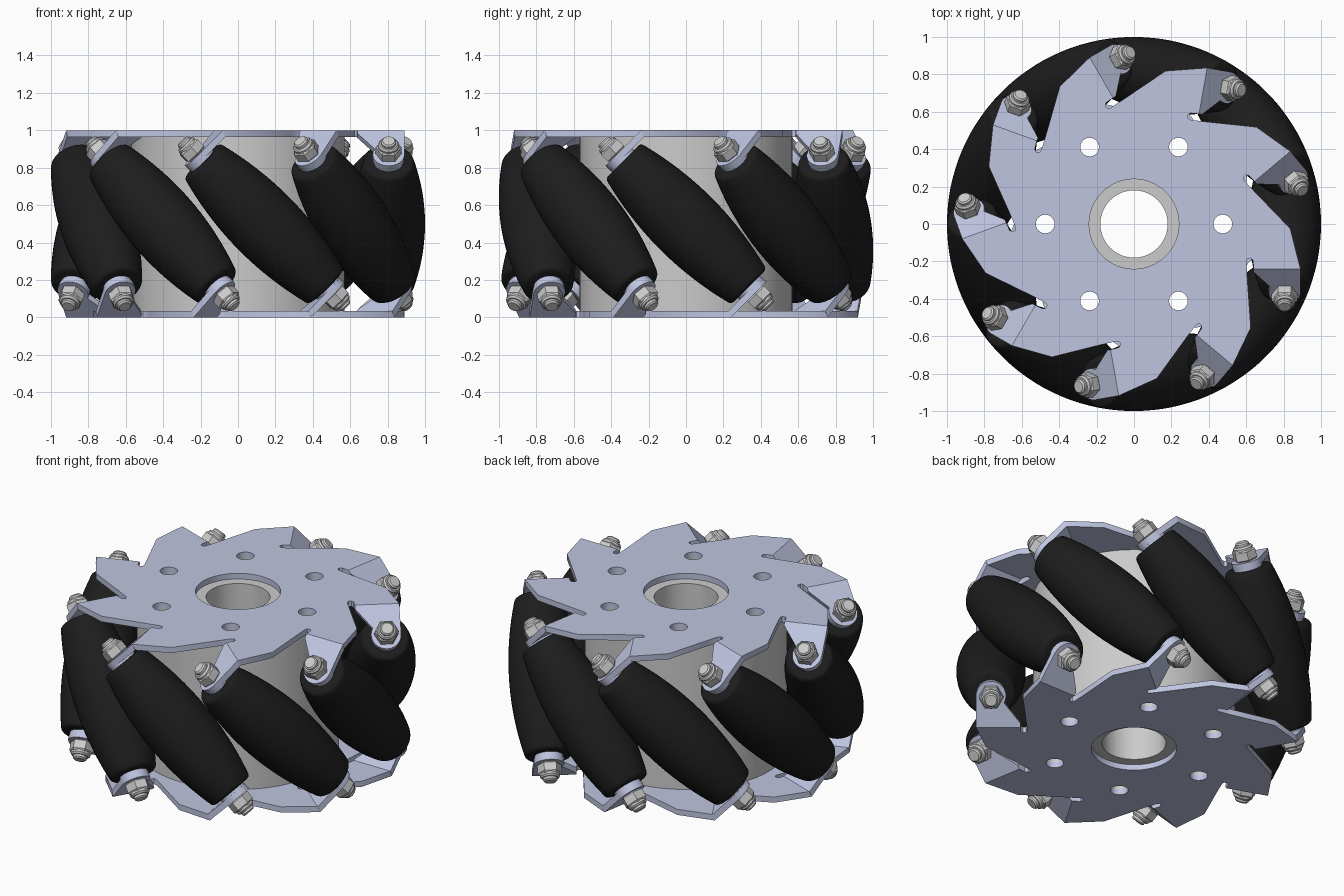
import bpy, bmesh
from math import sin, cos, pi, sqrt, radians
from mathutils import Matrix, Vector

if "Cube" in bpy.data.objects:
    bpy.data.objects.remove(bpy.data.objects["Cube"])

N = 9                # rollers
RC = 0.805           # radius of the roller centres
TH = 0.035           # plate thickness
FOLD = -0.24         # tangential position of the tab fold


def material(name, rgb):
    m = bpy.data.materials.new(name)
    m.diffuse_color = (*rgb, 1)
    m.use_nodes = True
    m.node_tree.nodes["Principled BSDF"].inputs["Base Color"].default_value = m.diffuse_color
    return m


BLACK = material("black_rubber", (0.012, 0.012, 0.012))
BLUE = material("blue_grey_metal", (0.52, 0.56, 0.75))


def make_mesh(bm, name, mat=None):
    bmesh.ops.recalc_face_normals(bm, faces=bm.faces[:])
    me = bpy.data.meshes.new(name)
    bm.to_mesh(me)
    bm.free()
    me.shade_smooth()
    me.set_sharp_from_angle(angle=radians(32))
    if mat:
        me.materials.append(mat)
    return me


def add(name, me, matrix=Matrix()):
    ob = bpy.data.objects.new(name, me)
    bpy.context.collection.objects.link(ob)
    ob.matrix_world = matrix
    return ob


def circle(r, n, cx=0, cy=0):
    return [(cx + r * cos(2 * pi * i / n), cy + r * sin(2 * pi * i / n)) for i in range(n)]


def prism(bm, loops, z0, z1):
    """Extrude an outline with holes from z0 to z1."""
    edges = []
    for loop in loops:
        vs = [bm.verts.new((x, y, z0)) for x, y in loop]
        edges += [bm.edges.new((vs[i - 1], vs[i])) for i in range(len(vs))]
    fill = bmesh.ops.triangle_fill(bm, edges=edges, use_beauty=True, normal=(0, 0, 1))
    faces = [f for f in fill["geom"] if isinstance(f, bmesh.types.BMFace)]
    ext = bmesh.ops.extrude_face_region(bm, geom=faces, use_keep_orig=True)
    top = [v for v in ext["geom"] if isinstance(v, bmesh.types.BMVert)]
    bmesh.ops.translate(bm, verts=top, vec=(0, 0, z1 - z0))


def lathe(bm, profile, seg):
    """Revolve (radius, height) points about local z, capped at both ends."""
    rings = [[bm.verts.new((x, y, z)) for x, y in circle(r, seg)] for r, z in profile]
    for a, b in zip(rings, rings[1:]):
        for i in range(seg):
            bm.faces.new((a[i - 1], a[i], b[i], b[i - 1]))
    bm.faces.new(rings[0])
    bm.faces.new(rings[-1])


def turn(p, a):
    return (p[0] * cos(a) - p[1] * sin(a), p[0] * sin(a) + p[1] * cos(a))


# Hub with bore and six through holes
holes = [circle(0.05, 24, 0.475 * cos(k * pi / 3), 0.475 * sin(k * pi / 3)) for k in range(6)]
bm = bmesh.new()
prism(bm, [circle(0.57, 96), circle(0.18, 48)] + holes, TH, 1 - TH)
add("hub", make_mesh(bm, "hub"))

# Side plate: flat toothed disc with relief notches at every fold
tooth = [(0.605, -0.28), (0.601, -0.20), (0.608, -0.185), (0.625, -0.183), (0.636, -0.195),
         (0.64, FOLD), (0.89, FOLD), (0.835, -0.024)]
outline = [turn(p, 2 * pi * k / N) for k in range(N) for p in tooth]
bm = bmesh.new()
prism(bm, [outline, circle(0.24, 64)] + holes, 1 - TH, 1)

# Bent tabs, square to the roller axes, with a rounded tip round the bolt
s_out = (0.5 - FOLD) / sqrt(2)
w_bolt = (0.5 - s_out / sqrt(2)) * sqrt(2)
tip = [(RC + 0.085 * cos(radians(a)), w_bolt + 0.085 * sin(radians(a))) for a in range(0, 211, 15)]
tab = [(0.89, 0)] + tip + [(0.64, 0.025), (0.64, 0)]
for k in range(N):
    a = 2 * pi * k / N
    outer, inner = [], []
    for r, w in tab:
        t, z = FOLD - w / sqrt(2), 1 - w / sqrt(2)
        d = TH / sqrt(2)
        ti, zi = (t + d, z - d) if w > 0 else (FOLD + TH * 0.414, 1 - TH)
        outer.append(bm.verts.new((*turn((r, t), a), z)))
        inner.append(bm.verts.new((*turn((r, ti), a), zi)))
    bm.faces.new(outer)
    bm.faces.new(inner[::-1])
    for i in range(len(tab)):
        bm.faces.new((outer[i - 1], outer[i], inner[i], inner[i - 1]))
plate = make_mesh(bm, "side_plate", BLUE)
add("top_plate", plate)
mid = Matrix.Translation((0, 0, 0.5))
add("bottom_plate", plate, mid @ Matrix.Rotation(pi, 4, 'X') @ mid.inverted())


# Barrel roller: its radius just touches the wheel's unit cylinder
def barrel(s):
    best = 1.0
    for i in range(61):
        v = 0.0025 * i
        u = sqrt(1 - ((abs(s) + v) ** 2) / 2) - RC
        best = min(best, sqrt(u * u + v * v))
    return best


L = 0.455
body = [(barrel(s), s) for s in (L * (i / 14 - 1) for i in range(29))]
e = barrel(L)
end = [(e - 0.004, L + 0.010), (e - 0.012, L + 0.017), (e - 0.024, L + 0.02)]
bm = bmesh.new()
lathe(bm, [(r, -s) for r, s in end[::-1]] + body + end, 48)
roller = make_mesh(bm, "roller", BLACK)

# Bolt with a lock nut at each end
bm = bmesh.new()
lathe(bm, [(0.032, -0.628), (0.040, -0.62), (0.040, 0.62), (0.032, 0.628)], 20)
for d in (1, -1):
    lathe(bm, [(r, d * s) for r, s in ((0.062, s_out), (0.069, s_out + 0.007),
                                       (0.069, 0.578), (0.060, 0.588))], 6)
    lathe(bm, [(r, d * s) for r, s in ((0.056, 0.57), (0.056, 0.597), (0.048, 0.607))], 24)
bolt = make_mesh(bm, "roller_bolt")

# Spacer washers between roller and tabs
bm = bmesh.new()
for d in (1, -1):
    lathe(bm, [(0.082, d * 0.47), (0.082, d * (s_out - TH))], 32)
washer = make_mesh(bm, "spacer_washers", BLUE)

# Nine skewed roller assemblies
for k in range(N):
    m = (Matrix.Rotation(2 * pi * k / N, 4, 'Z') @ Matrix.Translation((RC, 0, 0.5))
         @ Matrix.Rotation(pi / 4, 4, 'X'))
    add(f"roller_{k + 1}", roller, m)
    add(f"roller_bolt_{k + 1}", bolt, m)
    add(f"spacer_washers_{k + 1}", washer, m)
